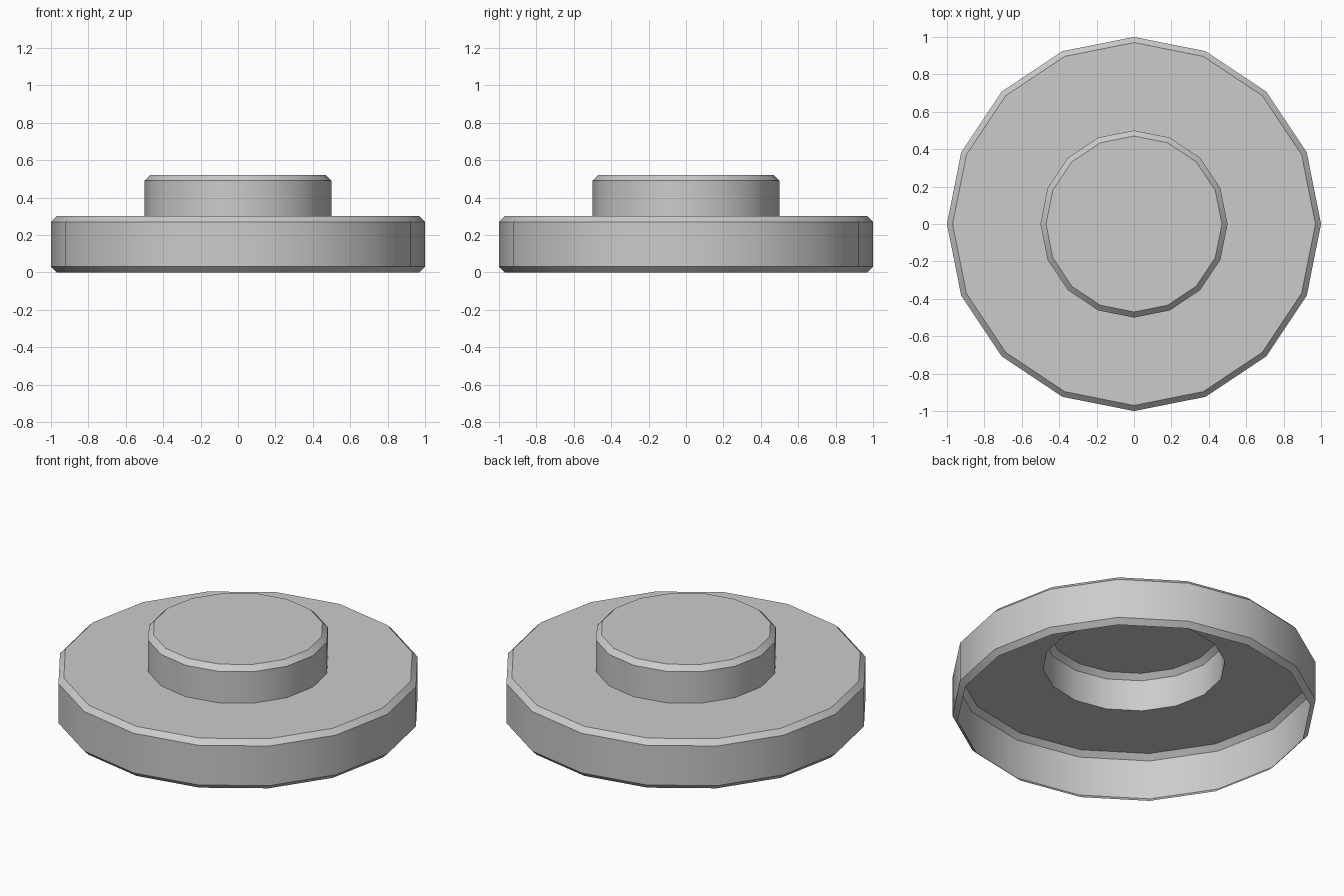
import bpy
import bmesh
from math import cos, sin, tau, radians

if "Cube" in bpy.data.objects:
    bpy.data.objects.remove(bpy.data.objects["Cube"])

SIDES = 16


def lathe_shell(name, profile):
    """Turn a (radius, z) profile into an open shell, closed by a cap at its last ring."""
    bm = bmesh.new()
    rings = [[bm.verts.new((r * cos(tau * i / SIDES), r * sin(tau * i / SIDES), z))
              for i in range(SIDES)] for r, z in profile]
    for low, high in zip(rings, rings[1:]):
        for i in range(SIDES):
            j = (i + 1) % SIDES
            bm.faces.new((low[i], low[j], high[j], high[i]))
    bm.faces.new(rings[-1])
    mesh = bpy.data.meshes.new(name)
    bm.to_mesh(mesh)
    bm.free()
    obj = bpy.data.objects.new(name, mesh)
    bpy.context.collection.objects.link(obj)
    bpy.context.view_layer.objects.active = obj
    obj.select_set(True)
    bpy.ops.object.shade_smooth_by_angle(angle=radians(30))
    obj.select_set(False)
    return obj


# Hollow stepped cap: chamfered wide disc and raised hub, open underneath
lathe_shell("stepped_cap", [
    (0.97, 0.0), (1.0, 0.03), (1.0, 0.27), (0.97, 0.30),   # wide disc
    (0.50, 0.30), (0.50, 0.49), (0.47, 0.52),              # raised hub
])
